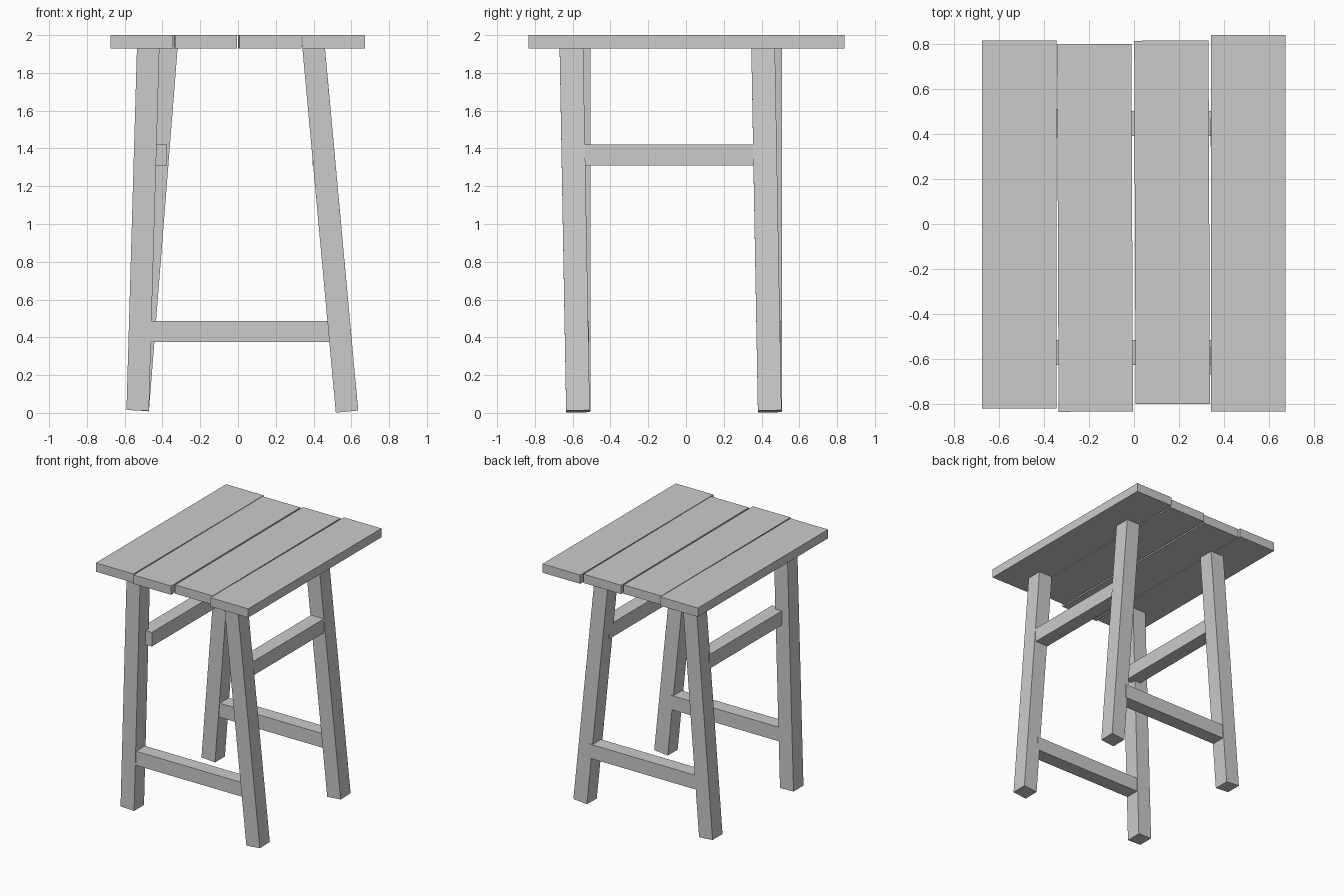
import bpy
from mathutils import Vector, Matrix

if "Cube" in bpy.data.objects:
    bpy.data.objects.remove(bpy.data.objects["Cube"])


def box(name, size, matrix):
    """Box of the given size, placed by a matrix."""
    bpy.ops.mesh.primitive_cube_add(size=1)
    ob = bpy.context.object
    ob.name = name
    ob.data.transform(Matrix.Diagonal((*size, 1)))
    ob.matrix_world = matrix
    return ob


def span(name, lo, hi, turn=0.0):
    """Box between two corners, optionally turned about z."""
    lo, hi = Vector(lo), Vector(hi)
    m = Matrix.Translation((lo + hi) / 2) @ Matrix.Rotation(turn, 4, 'Z')
    return box(name, hi - lo, m)


def leg(name, foot, head):
    """Square leg whose ends are cut across its own leaning axis."""
    foot, head = Vector(foot), Vector(head)
    d = head - foot
    rot = Vector((0, 0, 1)).rotation_difference(d).to_matrix().to_4x4()
    return box(name, (0.119, 0.125, d.length),
               Matrix.Translation((foot + head) / 2) @ rot)


# Seat planks, uneven in length and slightly askew
planks = [(-0.675, -0.345, -0.82, 0.815, 0.0),
          (-0.338, -0.008, -0.833, 0.798, 0.004),
          (0.004, 0.334, -0.799, 0.814, 0.004),
          (0.342, 0.673, -0.833, 0.84, 0.0)]
for i, (x0, x1, y0, y1, turn) in enumerate(planks):
    span(f"seat_plank_{i + 1}", (x0, y0, 1.93), (x1, y1, 2.0), turn)

# Legs, each with its own lean, let a little way into the seat
leg("front_left_leg", (-0.531, -0.569, 0.013), (-0.475, -0.569, 1.95))
leg("back_left_leg", (-0.531, 0.447, 0.013), (-0.378, 0.447, 1.95))
leg("front_right_leg", (0.577, -0.572, 0.008), (0.399, -0.607, 1.95))
leg("back_right_leg", (0.577, 0.443, 0.008), (0.399, 0.408, 1.95))

# Low stretchers across the front and back
for name, y in (("front_stretcher", -0.57), ("back_stretcher", 0.446)):
    span(name, (-0.47, y - 0.056, 0.375), (0.50, y + 0.056, 0.487))

# High stretchers along both sides
for name, x in (("left_stretcher", -0.432), ("right_stretcher", 0.45)):
    span(name, (x - 0.056, -0.545, 1.31), (x + 0.056, 0.40, 1.422))
